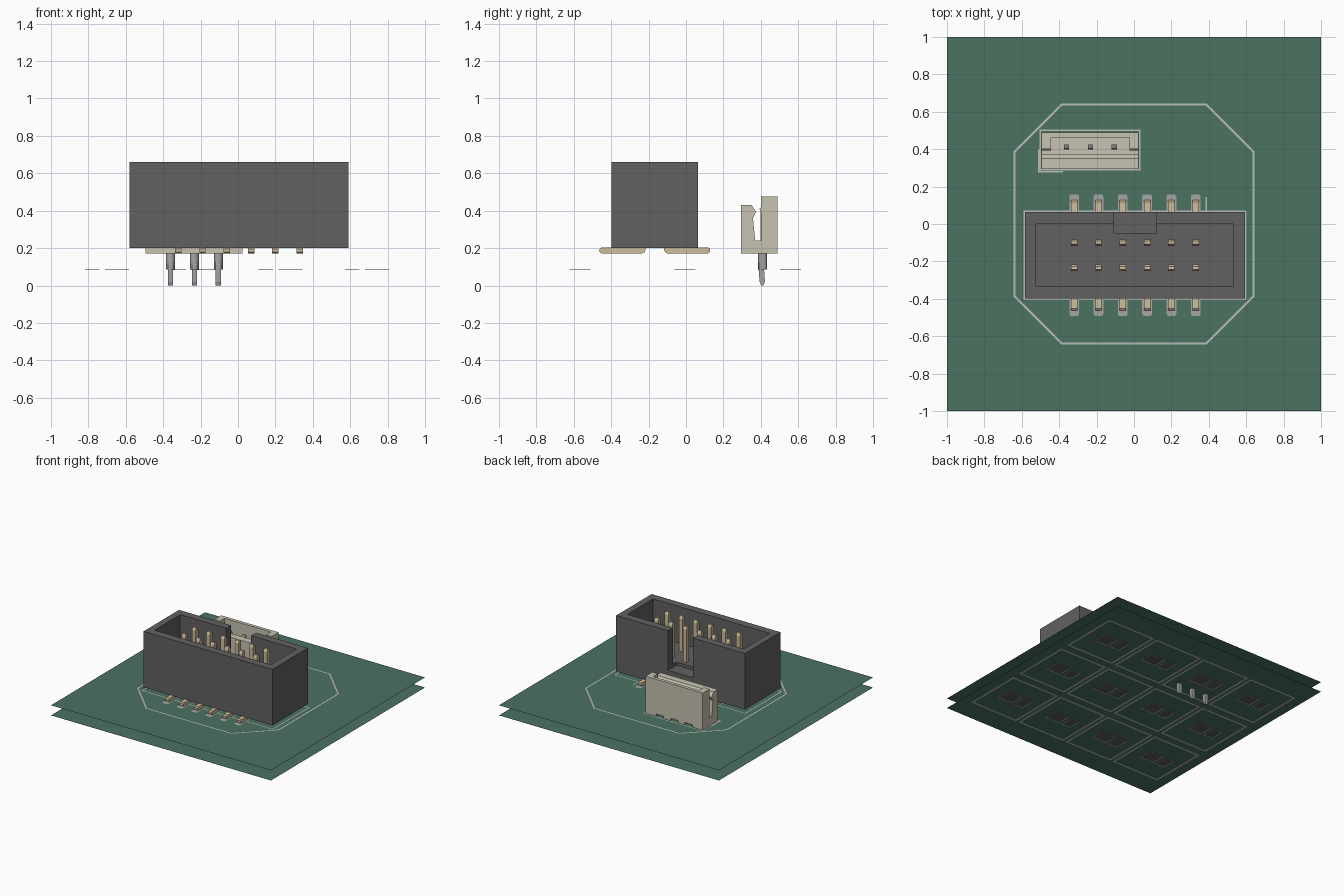
import bpy, bmesh, math
from mathutils import Vector

if "Cube" in bpy.data.objects:
    bpy.data.objects.remove(bpy.data.objects["Cube"])


def mat(name, r, g, b):
    m = bpy.data.materials.new(name)
    m.diffuse_color = (r, g, b, 1)
    m.use_nodes = True
    m.node_tree.nodes["Principled BSDF"].inputs["Base Color"].default_value = m.diffuse_color
    return m


GREEN = mat("board_green", 0.07, 0.17, 0.12)
SILK = mat("print_white", 0.50, 0.51, 0.49)
DARK = mat("dark_plastic", 0.12, 0.12, 0.12)
CREAM = mat("cream_plastic", 0.57, 0.55, 0.44)
GOLD = mat("pin_gold", 0.62, 0.51, 0.33)
TIN = mat("tin", 0.38, 0.38, 0.38)
COPPER = mat("dull_pad", 0.10, 0.11, 0.10)
TOP, BOTTOM = 0.17, 0.087


def finish(name, bm, material, recalc=True):
    if recalc:
        bmesh.ops.recalc_face_normals(bm, faces=bm.faces)
    me = bpy.data.meshes.new(name)
    bm.to_mesh(me)
    bm.free()
    me.materials.append(material)
    ob = bpy.data.objects.new(name, me)
    bpy.context.collection.objects.link(ob)
    return ob


def add_box(bm, x0, x1, y0, y1, z0, z1):
    vs = bmesh.ops.create_cube(bm, size=1)["verts"]
    for v in vs:
        v.co = Vector(((x0, x1)[v.co.x > 0], (y0, y1)[v.co.y > 0], (z0, z1)[v.co.z > 0]))


def boxes(name, material, *dims):
    bm = bmesh.new()
    for d in dims:
        add_box(bm, *d)
    return finish(name, bm, material)


def add_prism(bm, profile, x0, x1):
    """Extrude a (y, z) profile along x."""
    f = bm.faces.new([bm.verts.new((x0, y, z)) for y, z in profile])
    new = bmesh.ops.extrude_face_region(bm, geom=[f], use_keep_orig=True)["geom"]
    bmesh.ops.translate(bm, vec=(x1 - x0, 0, 0),
                        verts=[g for g in new if isinstance(g, bmesh.types.BMVert)])


def add_line(bm, pts, z, w, closed=False, down=False):
    """Flat mitred printed line."""
    p = [Vector(q) for q in pts]
    n, pairs = len(p), []
    for i, q in enumerate(p):
        a = (q - p[i - 1]).normalized() if closed or i else (p[1] - q).normalized()
        b = (p[(i + 1) % n] - q).normalized() if closed or i < n - 1 else a
        na, nb = Vector((-a.y, a.x)), Vector((-b.y, b.x))
        m = (na + nb) / (1 + na.dot(nb)) * w / 2
        pairs.append([bm.verts.new((*(q + s * m), z)) for s in (1, -1)])
    for i in range(n if closed else n - 1):
        a, b = pairs[i], pairs[(i + 1) % n]
        f = [a[1], b[1], b[0], a[0]]
        bm.faces.new(f[::-1] if down else f)


def rect(x0, x1, y0, y1):
    return [(x0, y0), (x1, y0), (x1, y1), (x0, y1)]


# Board: top and bottom sheets
for name, z, down in (("board_top", TOP, False), ("board_bottom", BOTTOM, True)):
    bm = bmesh.new()
    c = [bm.verts.new((x, y, z)) for x, y in rect(-1, 1, -1, 1)]
    bm.faces.new(c[::-1] if down else c)
    finish(name, bm, GREEN, False)

# Printed lines on the top
bm = bmesh.new()
a, b = 0.385, 0.64
add_line(bm, [(b, -a), (b, a), (a, b), (-a, b), (-b, a), (-b, -a), (-a, -b), (a, -b)],
         TOP + 0.002, 0.011, True)
add_line(bm, rect(-0.587, 0.597, -0.402, 0.068), TOP + 0.002, 0.008, True)
add_line(bm, [(0.385, 0.068), (0.385, 0.145)], TOP + 0.002, 0.008)
add_line(bm, rect(-0.502, 0.032, 0.29, 0.502), TOP + 0.002, 0.008, True)
add_line(bm, [(-0.51, 0.40), (-0.51, 0.28), (-0.38, 0.28)], TOP + 0.002, 0.008)
finish("top_print", bm, SILK, False)

# Header shroud with cavity and key notch
MID = -0.167
body = boxes("header_shroud", DARK, (-0.58, 0.59, MID - 0.23, MID + 0.23, 0.2, 0.66))
cutters = [boxes("cavity_cutter", DARK, (-0.525, 0.533, MID - 0.167, MID + 0.167, 0.36, 0.8)),
           boxes("notch_cutter", DARK, (-0.107, 0.12, -0.048, 0.2, 0.335, 0.8))]
bpy.context.view_layer.objects.active = body
for c in cutters:
    m = body.modifiers.new("cut", "BOOLEAN")
    m.object, m.operation, m.solver = c, "DIFFERENCE", "EXACT"
    bpy.ops.object.modifier_apply(modifier=m.name)
    bpy.data.objects.remove(c)

# Header pins with bent feet, and their solder pads
pin = [(0.128, 0.179), (0.118, 0.172), (-0.10, 0.172), (-0.111, 0.178), (-0.117, 0.19),
       (-0.117, 0.63), (-0.108, 0.65), (-0.092, 0.65), (-0.083, 0.63), (-0.083, 0.203),
       (0.118, 0.203), (0.128, 0.196)]
pins, pads = bmesh.new(), bmesh.new()
for i in range(6):
    x = 0.005 + (i - 2.5) * 0.13
    for s in (1, -1):
        add_prism(pins, [(MID + s * (y - MID), z) for y, z in pin], x - 0.017, x + 0.017)
        ring = []
        for cx, cy, start in ((1, 1, 0), (-1, 1, 90), (-1, -1, 180), (1, -1, 270)):
            for k in range(4):
                t = math.radians(start + 30 * k)
                ring.append(pads.verts.new((x + cx * 0.014 + 0.012 * math.cos(t),
                                            MID + s * 0.237 + cy * 0.076 + 0.012 * math.sin(t),
                                            TOP + 0.001)))
        pads.faces.new(ring)
finish("header_pins", pins, GOLD)
finish("header_solder_pads", pads, TIN, False)

# Small socket: profiled front wall, end walls, back wall and floor
X0, X1 = -0.495, 0.025
front = [(0.293, TOP), (0.293, 0.43), (0.35, 0.43), (0.375, 0.395), (0.358, 0.36),
         (0.37, 0.24), (0.37, TOP)]
back_end = [(0.40, TOP), (0.49, TOP), (0.49, 0.475), (0.402, 0.475), (0.402, 0.42),
            (0.393, 0.41), (0.40, 0.39)]
bm = bmesh.new()
add_prism(bm, front, X0, X1)
for x in (X0, X1 - 0.05):
    add_prism(bm, back_end, x, x + 0.05)
add_box(bm, X0 + 0.05, X1 - 0.05, 0.462, 0.49, 0.19, 0.475)
add_box(bm, X0, X1, 0.365, 0.41, TOP, 0.24)
add_box(bm, X0 + 0.04, X1 - 0.04, 0.36, 0.465, 0.18, 0.239)
# stand-off feet under the back wall
for i in range(4):
    x = -0.235 + (i - 1.5) * 0.13
    add_box(bm, x - 0.03, x + 0.03, 0.45, 0.489, TOP, 0.195)
finish("socket_body", bm, CREAM)

# Socket pins with kinked tails, in plated barrels
tail = [(0.398, 0.40), (0.398, 0.15), (0.386, 0.11), (0.394, 0.02), (0.402, 0.0),
        (0.414, 0.0), (0.422, 0.02), (0.416, 0.11), (0.426, 0.15), (0.426, 0.40),
        (0.418, 0.415), (0.406, 0.415)]
pins, barrels = bmesh.new(), bmesh.new()
for x in (-0.361, -0.233, -0.105):
    add_prism(pins, tail, x - 0.014, x + 0.014)
    r = bmesh.ops.create_cone(barrels, segments=24, radius1=0.024, radius2=0.024, depth=TOP - BOTTOM)
    bmesh.ops.translate(barrels, verts=r["verts"], vec=(x, 0.41, (TOP + BOTTOM) / 2))
finish("socket_pins", pins, TIN)
barrel = finish("plated_barrels", barrels, TIN)
bpy.ops.object.select_all(action="DESELECT")
barrel.select_set(True)
bpy.context.view_layer.objects.active = barrel
bpy.ops.object.shade_smooth_by_angle()

# Underside: grid of outlined cells, each with a large and a small pad
lines, cells = bmesh.new(), bmesh.new()
for i in range(4):
    for j in range(3):
        x, y = -0.70 + i * 0.4633, -0.567 + j * 0.5625
        add_line(lines, rect(x - 0.205, x + 0.22, y - 0.24, y + 0.24), BOTTOM - 0.002, 0.016, True, True)
        for px0, px1 in ((-0.118, -0.04), (-0.011, 0.117)):
            add_box(cells, x + px0, x + px1, y - 0.056, y + 0.056, BOTTOM - 0.004, BOTTOM)
            add_line(lines, rect(x + px0, x + px1, y - 0.056, y + 0.056), BOTTOM - 0.005, 0.007, True, True)
finish("underside_print", lines, SILK, False)
finish("underside_pads", cells, COPPER)
